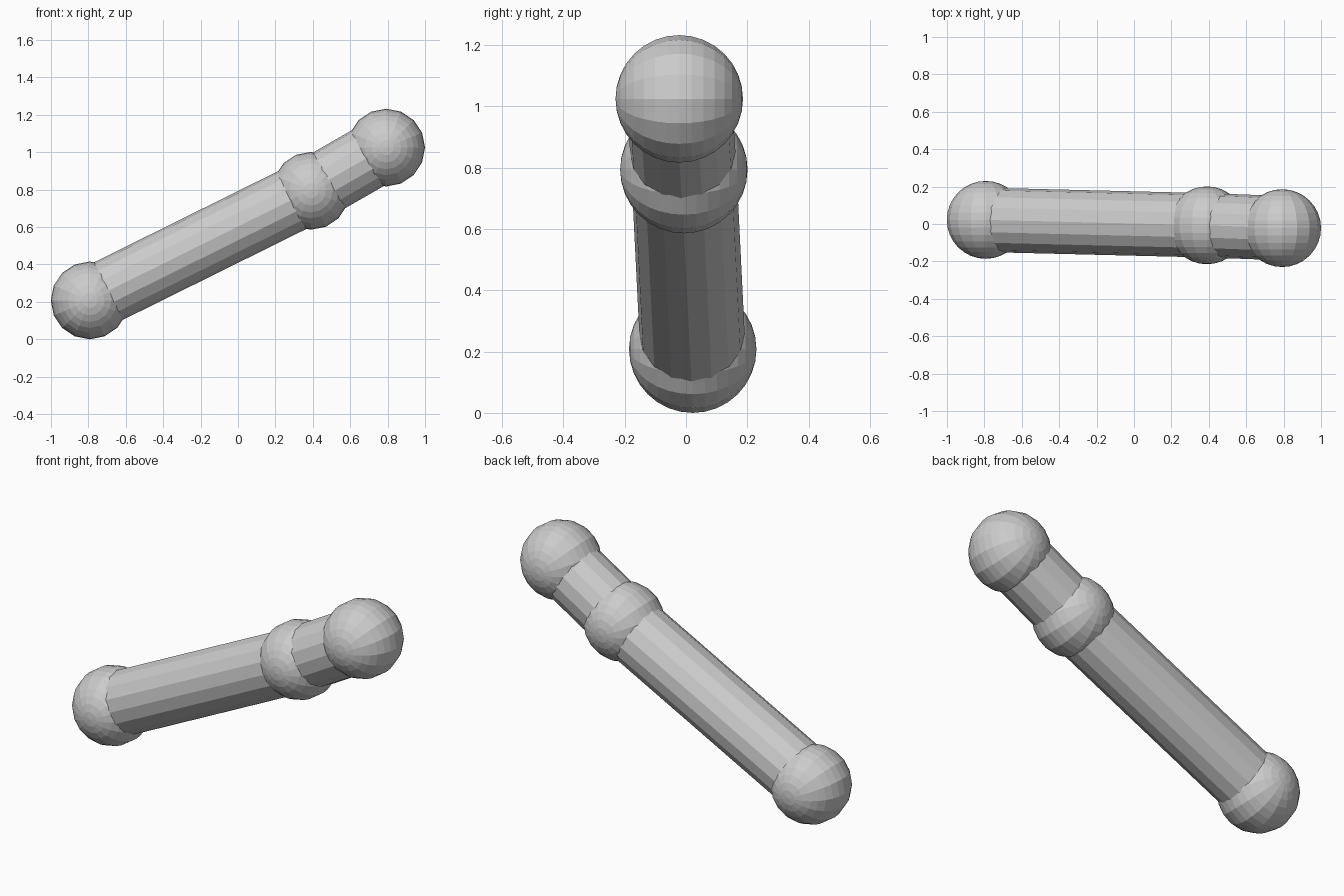
import bpy
from math import radians
from mathutils import Vector

if "Cube" in bpy.data.objects:
    bpy.data.objects.remove(bpy.data.objects["Cube"])

BALL_R, ROD_R = 0.208, 0.172
LOWER = Vector((-0.793, 0.022, 0.208))
MIDDLE = Vector((0.39, -0.007, 0.794))
UPPER = Vector((0.792, -0.022, 1.025))


def ball(name, centre):
    # Poles point front to back
    bpy.ops.mesh.primitive_uv_sphere_add(segments=16, ring_count=16, radius=BALL_R,
                                         location=centre, rotation=(radians(90), 0, 0))
    bpy.context.object.name = name


def rod(name, start, end):
    # Straight tube between two joint centres
    d = end - start
    bpy.ops.mesh.primitive_cylinder_add(vertices=16, radius=ROD_R, depth=d.length,
                                        end_fill_type='NOTHING',
                                        location=(start + end) / 2)
    ob = bpy.context.object
    ob.name = name
    ob.rotation_euler = d.to_track_quat('Z', 'Y').to_euler()


# Ball joints
ball("lower_ball", LOWER)
ball("middle_ball", MIDDLE)
ball("upper_ball", UPPER)

# Connecting rods
rod("long_rod", LOWER, MIDDLE)
rod("short_rod", MIDDLE, UPPER)
